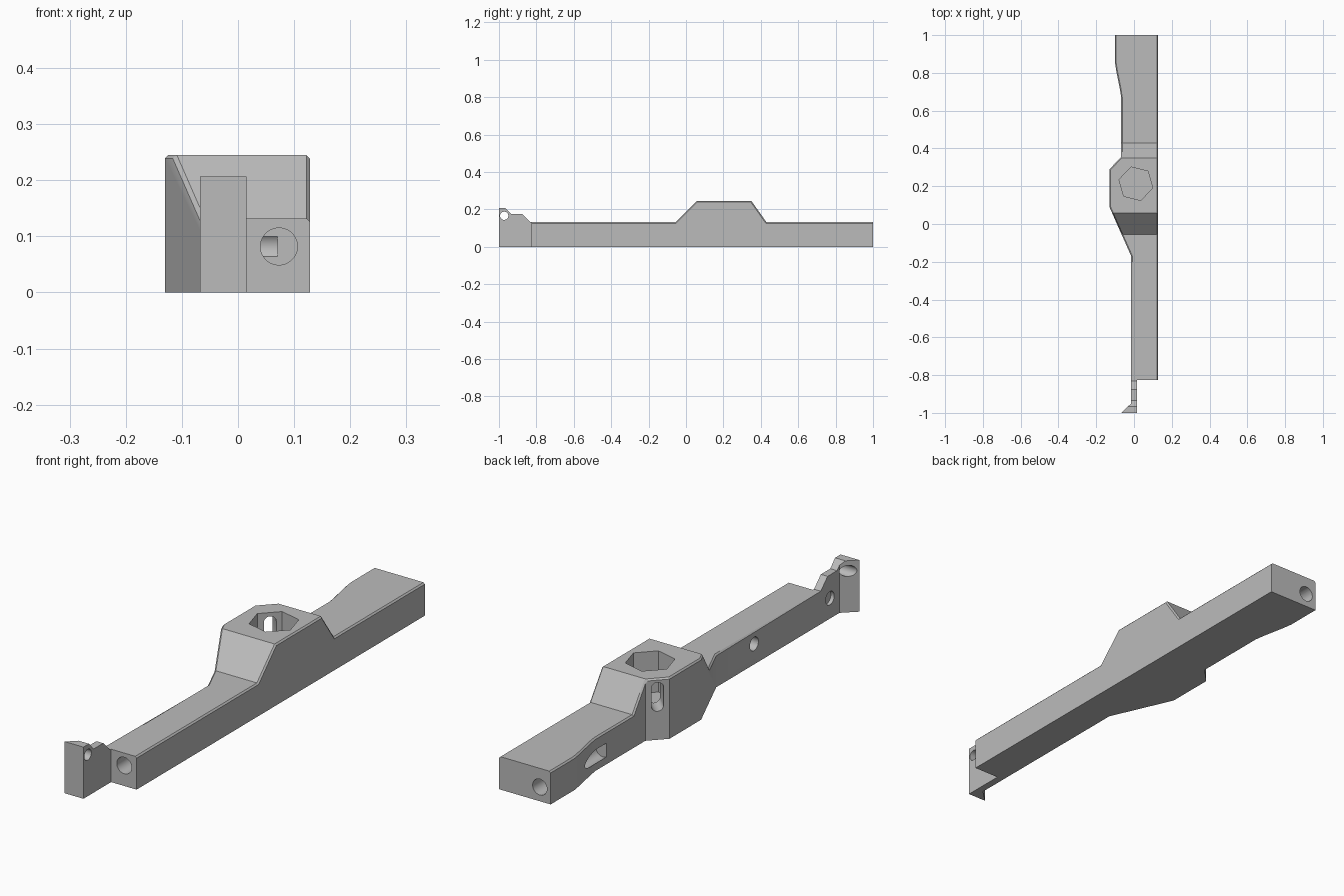
import bpy, bmesh, math
from mathutils import Vector, Matrix

cube = bpy.data.objects.get("Cube")
if cube:
    bpy.data.objects.remove(cube)

grey = bpy.data.materials.new("plain grey")
grey.use_nodes = True
colour = (0.5, 0.5, 0.5, 1)
grey.diffuse_color = colour
grey.node_tree.nodes["Principled BSDF"].inputs["Base Color"].default_value = colour


def prism(name, points, offset):
    """Extrude a closed loop of 3D points along an offset."""
    bm = bmesh.new()
    face = bm.faces.new([bm.verts.new(p) for p in points])
    new = bmesh.ops.extrude_face_region(bm, geom=[face])["geom"]
    bmesh.ops.translate(bm, vec=offset, verts=[v for v in new if isinstance(v, bmesh.types.BMVert)])
    bmesh.ops.recalc_face_normals(bm, faces=bm.faces)
    mesh = bpy.data.meshes.new(name)
    bm.to_mesh(mesh)
    bm.free()
    mesh.materials.append(grey)
    obj = bpy.data.objects.new(name, mesh)
    bpy.context.collection.objects.link(obj)
    return obj


def combine(target, tool, operation):
    """Apply a boolean and discard the tool."""
    tool.hide_render = True
    mod = target.modifiers.new(tool.name, "BOOLEAN")
    mod.operation, mod.solver, mod.object = operation, "EXACT", tool
    bpy.context.view_layer.objects.active = target
    bpy.ops.object.modifier_apply(modifier=mod.name)
    bpy.data.objects.remove(tool)


def bore(name, start, direction, length, radius, stretch=0, sides=32):
    """Cutter for a round hole, or an upright slot when stretched."""
    direction = Vector(direction).normalized()
    side = direction.cross(Vector((0, 0, 1)))
    loop = []
    for i in range(sides):
        a = 2 * math.pi * (i + 0.5) / sides
        lift = math.copysign(stretch, math.sin(a))
        loop.append(Vector(start) + side * radius * math.cos(a)
                    + Vector((0, 0, radius * math.sin(a) + lift)))
    return prism(name, loop, direction * length)


# Arm: plan outline trimmed by the side profile
outline = [(-0.1, 1), (-0.1, 0.85), (-0.094, 0.81), (-0.074, 0.71), (-0.068, 0.67),
           (-0.068, 0.355), (-0.13, 0.29), (-0.13, 0.09), (-0.015, -0.17),
           (-0.015, -0.95), (-0.068, -1), (0.015, -1), (0.015, -0.825),
           (0.128, -0.825), (0.128, 1)]
profile = [(-1.1, -0.1), (-1.1, 0.207), (-0.965, 0.207), (-0.935, 0.175), (-0.875, 0.175),
           (-0.832, 0.132), (-0.055, 0.132), (0.057, 0.245), (0.35, 0.245),
           (0.43, 0.132), (1.1, 0.132), (1.1, -0.1)]
arm = prism("arm", [(x, y, 0) for x, y in outline], (0, 0, 0.4))
combine(arm, prism("side_profile", [(-0.3, y, z) for y, z in profile], (0.6, 0, 0)), "INTERSECT")

# Small chamfer along the upper side edges
bm = bmesh.new()
bm.from_mesh(arm.data)
bmesh.ops.dissolve_limit(bm, angle_limit=0.01, verts=bm.verts, edges=bm.edges)
rim = []
for e in bm.edges:
    if len(e.link_faces) == 2 and (e.verts[0].co.y + e.verts[1].co.y) / 2 > -0.82:
        low, high = sorted(e.link_faces, key=lambda f: f.normal.z)
        if high.normal.z > 0.3 and abs(low.normal.z) < 0.01 and abs(low.normal.x) > 0.5:
            rim.append(e)
bmesh.ops.bevel(bm, geom=rim, offset=0.006, segments=1, affect="EDGES", clamp_overlap=True)
bm.to_mesh(arm.data)
bm.free()

# Hexagonal pocket in the raised hub
centre = Vector((0.01, 0.213, 0.08))
corners = [centre + Matrix.Rotation(math.radians(46 + 60 * i), 3, "Z") @ Vector((0.092, 0, 0))
           for i in range(6)]
combine(arm, prism("hex_pocket", corners, (0, 0, 0.3)), "DIFFERENCE")

# Slot into the pocket, end bores, side holes and the tip hole
for cutter in (
    bore("hub_slot", (-0.119, 0.342, 0.172), (1, -1, 0), 0.13, 0.023, 0.035),
    bore("front_bore", (0.073, -0.9, 0.082), (0, 1, 0), 0.51, 0.033),
    bore("back_bore", (-0.052, 1.05, 0.057), (0, -1, 0), 0.45, 0.032),
    bore("side_hole", (-0.05, -0.41, 0.082), (1, 0, 0), 0.12, 0.027),
    bore("tab_hole", (-0.05, -0.89, 0.082), (1, 0, 0), 0.05, 0.027),
    bore("tip_hole", (-0.1, -0.972, 0.166), (1, 0, 0), 0.2, 0.022),
):
    combine(arm, cutter, "DIFFERENCE")

# Smooth bores with sharp outer edges
bpy.ops.object.select_all(action="DESELECT")
arm.select_set(True)
bpy.context.view_layer.objects.active = arm
bpy.ops.object.shade_smooth_by_angle(angle=math.radians(25))
